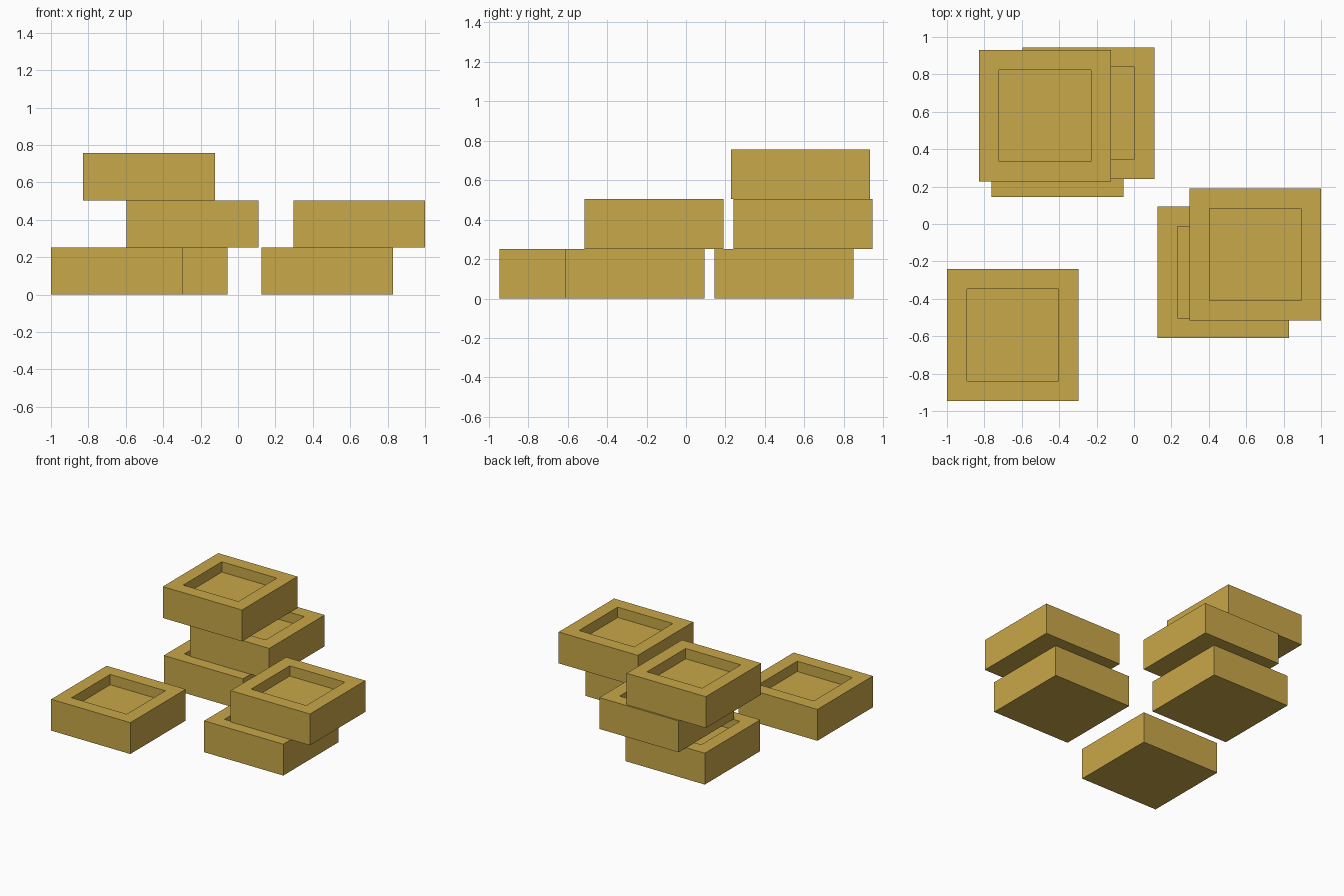
import bpy
import bmesh

default = bpy.data.objects.get("Cube")
if default:
    bpy.data.objects.remove(default, do_unlink=True)

WIDTH, HEIGHT = 0.704, 0.252
RIM, DEPTH = 0.151, 0.083

gold = bpy.data.materials.new("ochre_gold")
gold.use_nodes = True
colour = (0.584, 0.392, 0.067, 1)
gold.diffuse_color = colour
gold.node_tree.nodes["Principled BSDF"].inputs["Base Color"].default_value = colour


def block_mesh():
    """Square block with a square recess sunk into its top face."""
    bm = bmesh.new()
    bmesh.ops.create_cube(bm, size=1)
    bmesh.ops.scale(bm, vec=(WIDTH, WIDTH, HEIGHT), verts=bm.verts)
    bmesh.ops.translate(bm, vec=(0, 0, HEIGHT / 2), verts=bm.verts)
    top = max(bm.faces, key=lambda f: f.calc_center_median().z)
    bmesh.ops.inset_region(bm, faces=[top], thickness=RIM)
    # Straight-sided recess: extrude the inset face and lower it
    new = bmesh.ops.extrude_discrete_faces(bm, faces=[top])["faces"][0]
    bmesh.ops.translate(bm, vec=(0, 0, -DEPTH), verts=new.verts)
    bmesh.ops.recalc_face_normals(bm, faces=bm.faces)
    mesh = bpy.data.meshes.new("recessed_block")
    bm.to_mesh(mesh)
    bm.free()
    mesh.materials.append(gold)
    return mesh


# Each stack lists block centres from the ground up
stacks = {
    "single_block": [(-0.648, -0.593)],
    "tall_stack_block": [(-0.409, 0.496), (-0.243, 0.593), (-0.476, 0.579)],
    "short_stack_block": [(0.478, -0.258), (0.648, -0.163)],
}
mesh = block_mesh()
for name, centres in stacks.items():
    for level, (x, y) in enumerate(centres):
        block = bpy.data.objects.new(f"{name}_{level + 1}", mesh)
        block.location = (x, y, level * HEIGHT)
        bpy.context.collection.objects.link(block)
